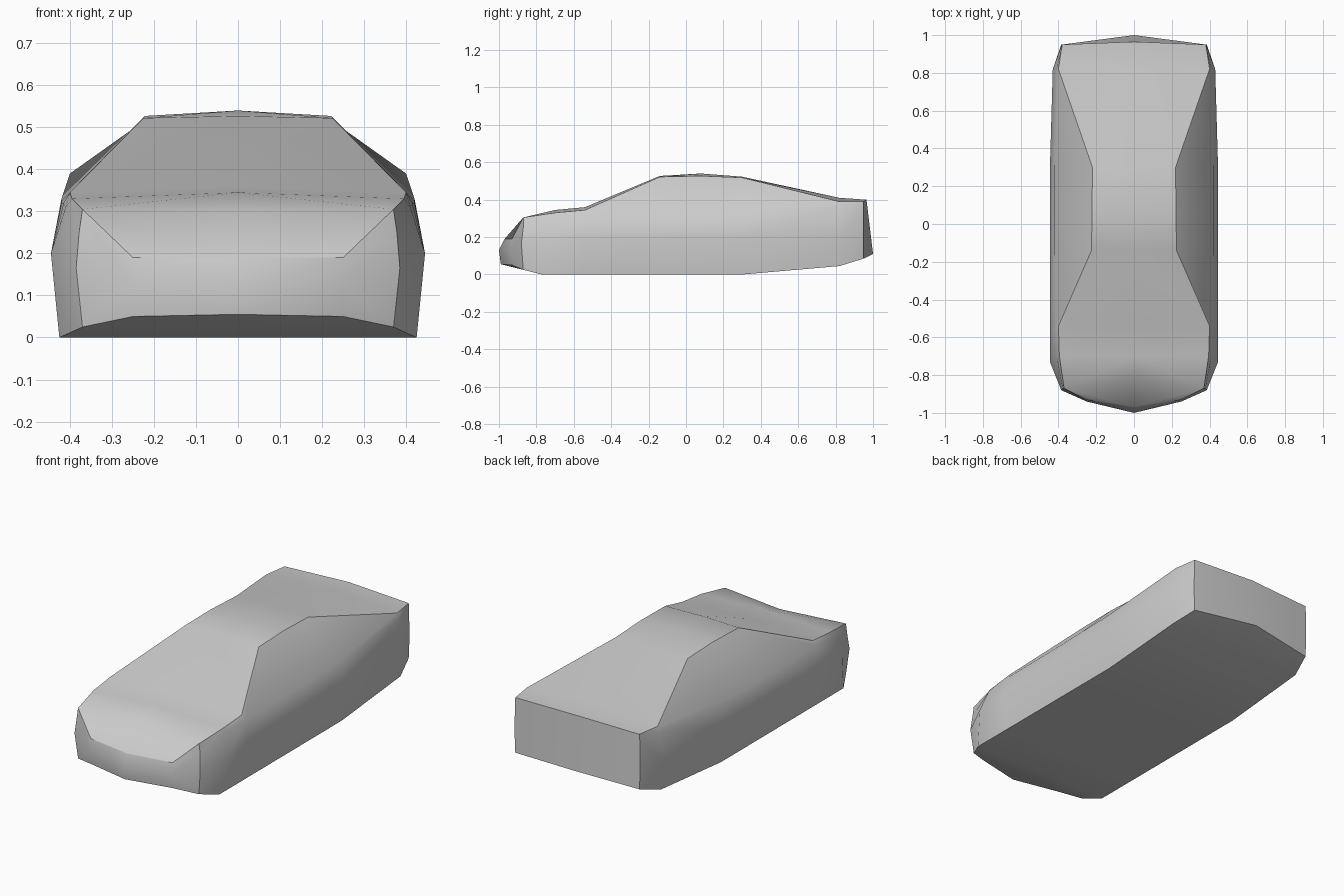
import bpy, bmesh

cube = bpy.data.objects.get("Cube")
if cube:
    bpy.data.objects.remove(cube, do_unlink=True)

paint = bpy.data.materials.new("body grey")
paint.use_nodes = True
grey = (0.6, 0.6, 0.6, 1)
paint.diffuse_color = grey
paint.node_tree.nodes["Principled BSDF"].inputs["Base Color"].default_value = grey

bm = bmesh.new()


def point(x, y, z):
    return bm.verts.new((x, y, z))


def section(y, floor, sill, belt, shoulder, roof, crest):
    """Half cross-section: floor centre, sill, belt, shoulder, roof edge, crest."""
    pts = [(0, floor)] + [sill, belt, shoulder, roof] + [(0, crest)]
    return [point(x, y, z) for x, z in pts]


# Cross-sections from the nose to the tail
sections = [
    section(-.87, .025, (.37, .025), (.385, .165), (.378, .25), (.37, .305), .305),
    section(-.70, 0, (.425, 0), (.445, .2), (.41, .31), (.395, .33), .345),
    section(-.54, 0, (.425, 0), (.445, .2), (.415, .32), (.40, .345), .36),
    section(-.14, 0, (.425, 0), (.445, .2), (.42, .32), (.225, .522), .527),
    section(.08, 0, (.425, 0), (.445, .2), (.42, .325), (.222, .527), .54),
    section(.30, 0, (.425, 0), (.445, .2), (.42, .33), (.22, .518), .523),
    section(.82, .045, (.42, .045), (.43, .2), (.41, .36), (.40, .39), .41),
    section(.95, .11, (.38, .085), (.385, .2), (.382, .36), (.38, .39), .40),
]
front, second, tail = sections[0], sections[1], sections[-1]

# Bowed ends: shift a few points along the length
front[2].co.y = -.88
front[5].co.y = -.82
second[0].co.y = second[1].co.y = -.77
second[2].co.y = -.73
tail[0].co.y = 1.0
tail[5].co.y = .965

for a, b in zip(sections, sections[1:]):
    for i in range(5):
        bm.faces.new((a[i], a[i + 1], b[i + 1], b[i]))
bm.faces.new(tail)

# Nose: recessed upper slope above a rounded bumper
lip, lip_mid = point(.25, -.93, .19), point(0, -.97, .19)
bulge, bulge_mid = point(.25, -.94, .125), point(0, -1, .13)
chin, chin_mid = point(.25, -.93, .05), point(0, -.99, .055)
floor, sill, belt, shoulder, corner, hood = front
for face in ((corner, lip, lip_mid, hood),
             (belt, shoulder, corner, lip, bulge),
             (sill, belt, bulge, chin),
             (lip, bulge, bulge_mid, lip_mid),
             (bulge, chin, chin_mid, bulge_mid),
             (floor, sill, chin, chin_mid)):
    bm.faces.new(face)

bmesh.ops.recalc_face_normals(bm, faces=bm.faces)
if max(bm.faces, key=lambda f: f.calc_center_median().x).normal.x < 0:
    bmesh.ops.reverse_faces(bm, faces=bm.faces)

# Smooth panels divided by crisp creases
for f in bm.faces:
    f.smooth = True
creases = [[s[1] for s in sections], [s[4] for s in sections], tail,
           [sill, belt, shoulder, corner, lip, lip_mid], [sill, chin, chin_mid]]
for chain in creases:
    for a, b in zip(chain, chain[1:]):
        bm.edges.get((a, b)).smooth = False

mesh = bpy.data.meshes.new("car_body")
bm.to_mesh(mesh)
bm.free()
mesh.materials.append(paint)
body = bpy.data.objects.new("car_body", mesh)
bpy.context.collection.objects.link(body)

# Left half mirrored to the right
mirror = body.modifiers.new("Mirror", 'MIRROR')
mirror.use_clip = True
mirror.merge_threshold = .001
